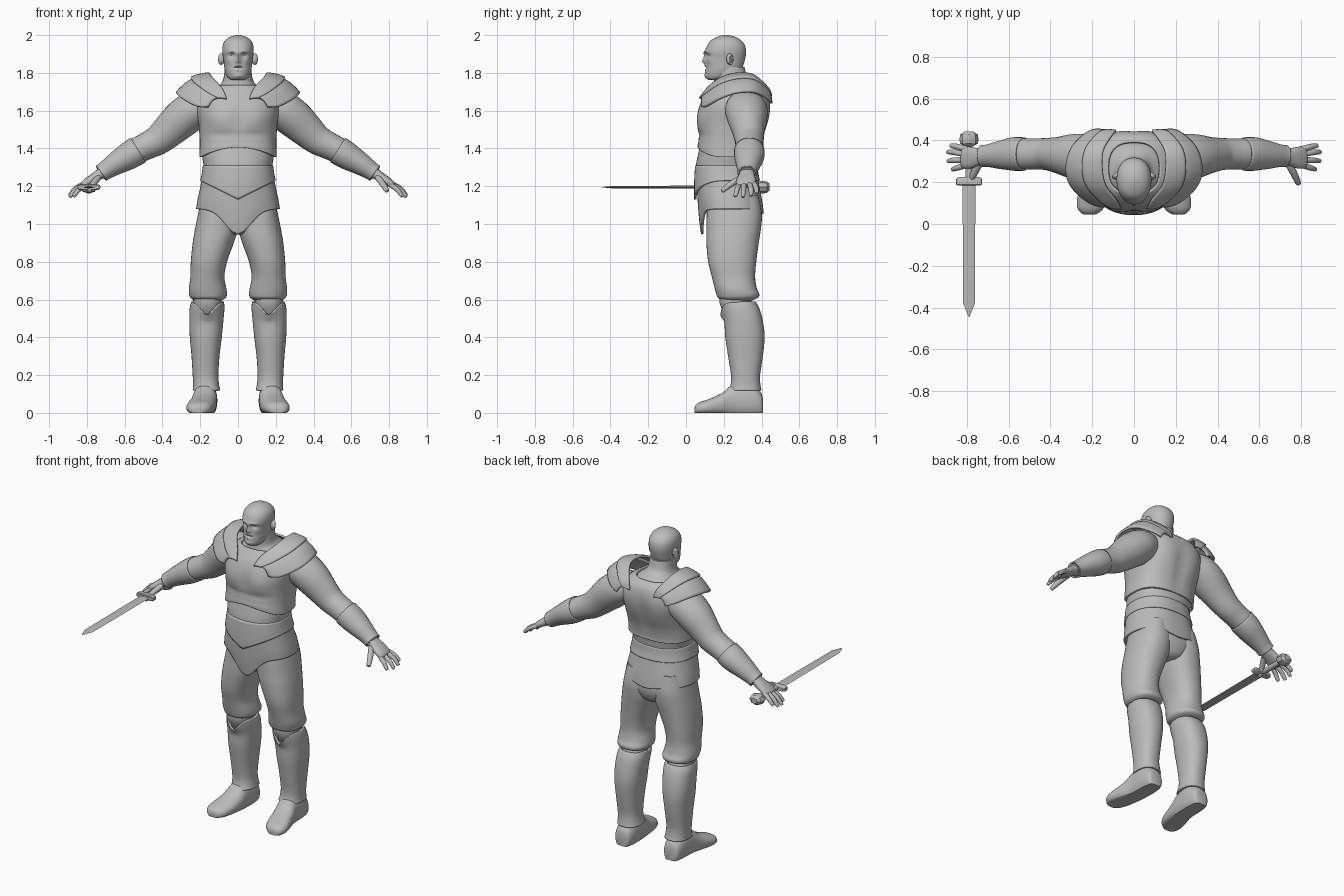
import bpy, bmesh, math
from mathutils import Vector as V

grey = bpy.data.materials.new("grey")
grey.diffuse_color = (0.5, 0.5, 0.5, 1)


def finish(name, bm, mirror=False, solid=0, angle=45):
    bmesh.ops.recalc_face_normals(bm, faces=bm.faces[:])
    me = bpy.data.meshes.new(name)
    bm.to_mesh(me)
    bm.free()
    ob = bpy.data.objects.new(name, me)
    bpy.context.collection.objects.link(ob)
    me.materials.append(grey)
    bpy.ops.object.select_all(action='DESELECT')
    bpy.context.view_layer.objects.active = ob
    ob.select_set(True)
    bpy.ops.object.shade_smooth_by_angle(angle=math.radians(angle))
    if solid:
        m = ob.modifiers.new("thickness", 'SOLIDIFY')
        m.thickness, m.offset = solid, -1
    if mirror:
        ob.modifiers.new("mirror", 'MIRROR')
    return ob


def smooth_rows(rows, sub):
    """Catmull-Rom interpolation between rows of numbers."""
    out = []
    for i in range(len(rows) - 1):
        a, b, c, d = (rows[min(max(i + k, 0), len(rows) - 1)] for k in (-1, 0, 1, 2))
        for s in range(sub):
            t = s / sub
            out.append([q + .5 * t * (r - p + t * (2*p - 5*q + 4*r - w + t * (3*(q - r) + w - p)))
                        for p, q, r, w in zip(a, b, c, d)])
    return out + [list(rows[-1])]


def loft(name, rings, caps=True, warp=None, closed=True, **kw):
    bm = bmesh.new()
    vs = [[bm.verts.new(warp(p) if warp else p) for p in r] for r in rings]
    n = len(vs[0])
    for a, b in zip(vs, vs[1:]):
        for i in range(n if closed else n - 1):
            j = (i + 1) % n
            bm.faces.new((a[i], a[j], b[j], b[i]))
    if caps:
        bm.faces.new(vs[0])
        bm.faces.new(vs[-1])
    return finish(name, bm, **kw)


def oval(n, p):
    for i in range(n):
        c, s = math.cos(math.tau * i / n), math.sin(math.tau * i / n)
        yield math.copysign(abs(c) ** (2 / p), c), math.copysign(abs(s) ** (2 / p), s)


def level(rows, n=40, p=2.3, sub=4):
    """Level rings from rows of z, x0, x1, y0, y1."""
    return [[V(((x0 + x1) / 2 + (x1 - x0) / 2 * c, (y0 + y1) / 2 + (y1 - y0) / 2 * s, z))
             for c, s in oval(n, p)] for z, x0, x1, y0, y1 in smooth_rows(rows, sub)]


def centred(rows, **kw):
    return level([(z, -w, w, a, b) for z, w, a, b in rows], **kw)


def limb(rows, n=28, sub=4, p=2):
    """Rings across a path from rows of x, y, z, sideways radius, upright radius."""
    rows = smooth_rows(rows, sub)
    rings = []
    for i, (x, y, z, ra, rb) in enumerate(rows):
        d = (V(rows[min(i + 1, len(rows) - 1)][:3]) - V(rows[max(i - 1, 0)][:3])).normalized()
        side = V((0, 0, 1)).cross(d).normalized()
        up = d.cross(side)
        rings.append([V((x, y, z)) + side * ra * c + up * rb * s for c, s in oval(n, p)])
    return rings


def bumps(*items):
    """Gaussian pushes: centre, radii, push; repeated on both sides."""
    def warp(p):
        q = V(p)
        for c, r, push in items:
            for s in ((1, -1) if c[0] else (1,)):
                e = ((p.x - s*c[0]) / r[0])**2 + ((p.y - c[1]) / r[1])**2 + ((p.z - c[2]) / r[2])**2
                q += V((s * push[0], push[1], push[2])) * math.exp(-e)
        return q
    return warp


# Head with brow, nose, eye sockets, cheeks and mouth
face = bumps(((0, .10, 1.862), (.013, .05, .016), (0, -.022, 0)),
             ((0, .10, 1.89), (.010, .05, .022), (0, -.010, 0)),
             ((.03, .10, 1.912), (.026, .05, .009), (0, -.008, 0)),
             ((.034, .11, 1.893), (.016, .05, .010), (0, .012, 0)),
             ((.05, .12, 1.865), (.02, .05, .016), (.002, -.006, 0)),
             ((0, .10, 1.826), (.03, .05, .005), (0, .007, 0)),
             ((0, .10, 1.836), (.022, .05, .005), (0, -.005, 0)),
             ((0, .10, 1.815), (.02, .05, .006), (0, -.005, 0)),
             ((0, .10, 1.785), (.025, .05, .014), (0, -.008, 0)))
loft("head", centred([(1.762, .03, .125, .18), (1.768, .045, .112, .22), (1.785, .06, .105, .26),
     (1.82, .071, .104, .295), (1.87, .077, .108, .312), (1.91, .083, .102, .318), (1.945, .081, .112, .312),
     (1.972, .068, .132, .292), (1.99, .044, .163, .263), (2.0, .012, .195, .225)], n=72, p=2.2, sub=6), warp=face)
loft("ear", limb([(.074, .222, 1.872, .008, .012), (.082, .228, 1.872, .018, .027),
                  (.092, .236, 1.873, .019, .03), (.094, .238, 1.873, .012, .02)], n=20), mirror=True)
loft("neck", centred([(1.64, .18, .15, .41), (1.71, .135, .145, .385), (1.745, .09, .148, .355),
                      (1.775, .076, .15, .325), (1.83, .07, .155, .31)]))


# Torso: breastplate, abdomen band, belt and hip skirt
def front(p):
    return max(0, 1 - (p.x / .2) ** 2) if p.y < .22 else 0


muscle = bumps(((.10, .06, 1.55), (.075, .12, .055), (0, -.012, 0)),
               ((0, .06, 1.55), (.012, .08, .06), (0, .008, 0)),
               ((.09, .06, 1.472), (.08, .08, .014), (0, .008, 0)),
               ((.11, .42, 1.58), (.07, .1, .08), (0, .008, 0)),
               ((0, .42, 1.50), (.03, .1, .12), (0, -.01, 0)))


def chest(p):
    q = muscle(p)
    q.z += .05 * front(p) * max(0, 1 - (p.z - 1.355) / .09)
    return q


loft("breastplate", centred([(1.355, .205, .062, .388), (1.385, .204, .062, .39), (1.44, .203, .066, .402),
     (1.52, .208, .064, .428), (1.6, .218, .066, .443), (1.66, .212, .085, .443), (1.705, .175, .115, .428),
     (1.735, .125, .138, .395)], n=64, p=2.5, sub=5), caps=False, warp=chest, solid=.012)
loft("abdomen_band", centred([(1.26, .18, .055, .37), (1.31, .182, .053, .374), (1.36, .19, .062, .38),
                              (1.43, .19, .078, .385)], n=48))


def belt_point(p):
    k = max(0, 1 - abs(p.x) / .2) if p.y < .22 else 0
    return V((p.x, p.y, p.z - .10 * k * max(0, (1.31 - p.z) / .08)))


def skirt_point(p):
    k = math.exp(-(p.x / .095) ** 2) * (.135 if p.y < .22 else .025)
    t = max(0, (1.26 - p.z) / .18)
    return V((p.x, p.y + (.02 * t * front(p)), p.z - k * t))


loft("belt", centred([(1.31, .186, .048, .379), (1.27, .192, .043, .383), (1.23, .2, .043, .392)], n=64),
     caps=False, warp=belt_point, solid=.012)
loft("hip_skirt", centred([(1.27, .186, .054, .376), (1.2, .199, .053, .39), (1.13, .214, .054, .405),
     (1.08, .222, .06, .412)], n=64, sub=5), caps=False, warp=skirt_point, solid=.012)

# Legs: breeches, knees, greaves, boots
loft("pelvis", centred([(.945, .05, .16, .35), (.97, .12, .13, .38), (1.05, .2, .11, .4), (1.2, .18, .08, .37)]))
loft("breeches", level([(1.15, .005, .19, .12, .385), (1.05, 0, .212, .11, .402), (.97, .002, .228, .108, .396),
     (.9, .022, .24, .108, .385), (.8, .058, .25, .117, .372), (.72, .072, .252, .137, .366),
     (.66, .062, .26, .152, .375), (.63, .058, .259, .16, .388), (.61, .064, .252, .168, .382),
     (.596, .085, .235, .19, .35)]), mirror=True)
loft("knee", level([(.64, .09, .235, .185, .34), (.6, .088, .237, .176, .345), (.56, .09, .237, .185, .36),
                    (.51, .1, .235, .212, .37), (.48, .11, .23, .23, .36)]), mirror=True)


def greave_point(p):
    k = math.exp(-((p.x - .163) / .05) ** 2) if p.y < .28 else 0
    return V((p.x, p.y, p.z - .075 * k * max(0, (p.z - .48) / .11)))


loft("greave", level([(.59, .074, .248, .182, .368), (.55, .072, .256, .19, .39), (.48, .078, .258, .203, .408),
     (.4, .086, .255, .208, .416), (.3, .098, .246, .223, .407), (.2, .104, .24, .238, .392),
     (.15, .1, .238, .236, .394), (.12, .094, .24, .225, .4)]), caps=False, warp=greave_point, solid=.012, mirror=True)

boot = []
for y, x, w, h in smooth_rows([(.408, .172, .03, .07), (.395, .172, .05, .11), (.34, .172, .062, .15),
                               (.25, .175, .064, .15), (.19, .185, .069, .105), (.12, .2, .072, .073),
                               (.075, .208, .062, .058), (.052, .212, .04, .042), (.045, .213, .022, .026)], 4):
    boot.append([V((x + w * c, y, max(0, h * (.42 + .58 * s)))) for c, s in oval(32, 2.3)])
loft("boot", boot, mirror=True)

# Arms, bracers and hands
loft("arm", limb([(.15, .31, 1.625, .09, .09), (.23, .318, 1.605, .112, .102), (.3, .325, 1.555, .105, .102),
     (.36, .33, 1.5, .088, .092), (.42, .335, 1.447, .077, .08), (.48, .335, 1.415, .074, .072),
     (.54, .335, 1.385, .074, .068), (.64, .33, 1.325, .06, .055), (.73, .325, 1.268, .043, .037)]), mirror=True)
loft("bracer", limb([(.528, .335, 1.392, .08, .076), (.58, .335, 1.36, .08, .073), (.65, .33, 1.318, .066, .06),
     (.7, .327, 1.285, .054, .05), (.725, .325, 1.268, .053, .048)]), caps=False, solid=.008, mirror=True)
loft("palm", limb([(.705, .325, 1.282, .036, .03), (.745, .322, 1.255, .042, .027), (.785, .318, 1.23, .052, .023),
                   (.815, .317, 1.21, .05, .018), (.825, .317, 1.203, .04, .01)], n=20, p=2.4), mirror=True)
for i, (a, b, c) in enumerate([((.80, .358, 1.217), (.845, .37, 1.195), (.876, .375, 1.168)),
                               ((.805, .333, 1.217), (.858, .343, 1.19), (.89, .345, 1.153)),
                               ((.805, .307, 1.215), (.857, .305, 1.183), (.888, .302, 1.147)),
                               ((.80, .283, 1.213), (.842, .27, 1.182), (.868, .262, 1.15)),
                               ((.74, .29, 1.245), (.768, .237, 1.21), (.787, .195, 1.178))]):
    r = .013 if i < 4 else .016
    tip = V(c) + (V(c) - V(b)).normalized() * .006
    loft(["little", "ring", "middle", "index", "thumb"][i] + "_finger",
         limb([(*a, r * 1.1, r), (*b, r * 1.05, r), (*c, r * .8, r * .75), (*tip, r * .3, r * .3)], n=12), mirror=True)

# Shoulder guards: curved bands over each shoulder, inner layer overlapping the outer
inner = [(.06, .07, 1.655), (.085, .11, 1.71), (.135, .18, 1.765), (.152, .27, 1.79), (.145, .36, 1.78), (.1, .435, 1.71), (.085, .452, 1.66)]
outer = [(.13, .072, 1.62), (.22, .10, 1.625), (.305, .18, 1.67), (.328, .27, 1.70), (.30, .37, 1.70), (.22, .445, 1.66), (.15, .46, 1.63)]


def guard(name, t0, t1, lift, trim):
    a, b = smooth_rows(inner, 5), smooth_rows(outer, 5)
    a, b = a[trim:len(a) - trim], b[trim:len(b) - trim]
    rings = []
    for p, q in zip(a, b):
        row = []
        for k in range(9):
            t = t0 + (t1 - t0) * k / 8
            row.append(V(p).lerp(V(q), t) + V((.01, 0, .02)) * math.sin(math.pi * t) + V((0, 0, lift)))
        rings.append(row)
    loft(name, rings, caps=False, closed=False, solid=.014, mirror=True)


guard("shoulder_guard_outer", .35, 1, 0, 2)
guard("shoulder_guard_inner", 0, .5, .012, 0)

# Sword held in the right hand
SX, SZ = -.79, 1.195


def bar(name, rows, n=16, p=2, turn=0):
    rings = [[V((SX + w * c, y, SZ + h * s)) for c, s in oval(n, p)] for y, w, h in rows]
    loft(name, rings, angle=30)


bar("blade", [(.21, .031, .008), (-.38, .028, .007), (-.445, .002, .001)], n=4)
bar("crossguard", [(.185, .055, .012), (.19, .062, .016), (.215, .062, .016), (.225, .05, .012)], p=4)
bar("grip", [(.215, .016, .014), (.3, .018, .016), (.385, .015, .014)])
bar("pommel", [(.372, .02, .018), (.385, .042, .03), (.405, .046, .034), (.428, .042, .03), (.442, .022, .018)], n=8)
